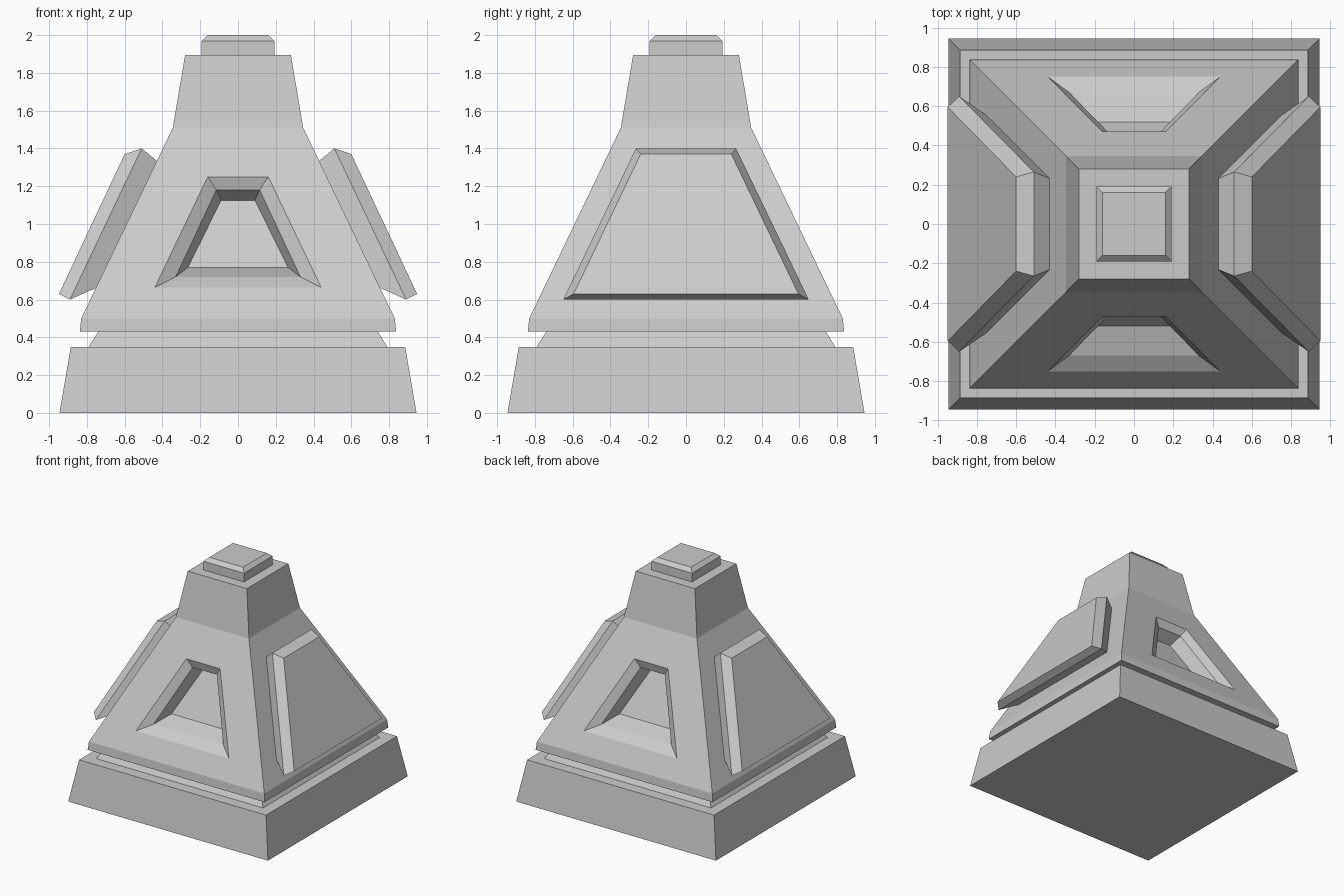
import bpy, bmesh
from mathutils import Matrix

cube = bpy.data.objects.get("Cube")
if cube:
    bpy.data.objects.remove(cube, do_unlink=True)

grey = bpy.data.materials.new("stone_grey")
grey.use_nodes = True
colour = (0.6, 0.6, 0.6, 1)
grey.diffuse_color = colour
grey.node_tree.nodes["Principled BSDF"].inputs["Base Color"].default_value = colour


def square(half, z):
    return [(-half, -half, z), (half, -half, z), (half, half, z), (-half, half, z)]


def trapezoid(low, high):
    """Front-facing ring from (half width, depth, height) at its foot and head."""
    (a, d, z), (b, e, h) = low, high
    return [(-a, -d, z), (a, -d, z), (b, -e, h), (-b, -e, h)]


def loft(bm, rings, cap_start=True, cap_end=True, skip=lambda tier, side: False):
    loops = [[bm.verts.new(p) for p in ring] for ring in rings]
    for t, (lo, hi) in enumerate(zip(loops, loops[1:])):
        for s in range(4):
            if not skip(t, s):
                n = (s + 1) % 4
                bm.faces.new((lo[s], lo[n], hi[n], hi[s]))
    if cap_start:
        bm.faces.new(loops[0][::-1])
    if cap_end:
        bm.faces.new(loops[-1])


def finish(name, bm):
    bmesh.ops.remove_doubles(bm, verts=bm.verts, dist=0.0005)
    bmesh.ops.recalc_face_normals(bm, faces=bm.faces)
    mesh = bpy.data.meshes.new(name)
    bm.to_mesh(mesh)
    bm.free()
    mesh.materials.append(grey)
    bpy.context.collection.objects.link(bpy.data.objects.new(name, mesh))


def tower(name, profile):
    bm = bmesh.new()
    loft(bm, [square(*p) for p in profile])
    finish(name, bm)


# Plinth, recessed neck and top cap
tower("base", [(0.945, 0), (0.885, 0.35)])
tower("neck", [(0.79, 0.35), (0.74, 0.43)])
tower("cap", [(0.192, 1.895), (0.192, 1.97), (0.16, 2.0)])

# Pyramid body, with its front and back slopes left open for the niches
FOOT, HEAD = (0.83, 0.50), (0.345, 1.51)
bm = bmesh.new()
loft(bm, [square(*p) for p in [(0.837, 0.43), FOOT, HEAD, (0.28, 1.895)]],
     skip=lambda tier, side: tier == 1 and side in (0, 2))


def slope(z):
    return FOOT[0] + (HEAD[0] - FOOT[0]) * (z - FOOT[1]) / (HEAD[1] - FOOT[1])


# Niche: slope edge, opening, chamfer, sunken floor
niche = [
    trapezoid((FOOT[0], *FOOT), (HEAD[0], *HEAD)),
    trapezoid((0.44, slope(0.665), 0.665), (0.16, slope(1.25), 1.25)),
    trapezoid((0.33, 0.67, 0.72), (0.115, 0.45, 1.18)),
    trapezoid((0.265, 0.52, 0.77), (0.09, 0.35, 1.125)),
]
for sign in (1, -1):
    loft(bm, [[(x * sign, y * sign, z) for x, y, z in r] for r in niche], cap_start=False)
finish("body", bm)

# Raised side panels, flaring out from the slope then bevelled
panel = [
    trapezoid((0.55, 0.745, 0.665), (0.23, 0.425, 1.33)),
    trapezoid((0.65, 0.89, 0.60), (0.265, 0.51, 1.40)),
    trapezoid((0.595, 0.948, 0.63), (0.24, 0.60, 1.37)),
]
for name, angle in (("left_panel", 90), ("right_panel", -90)):
    bm = bmesh.new()
    loft(bm, panel)
    turn = Matrix.Rotation(angle * 3.14159265 / 180, 4, "Z")
    bmesh.ops.transform(bm, matrix=turn, verts=bm.verts)
    finish(name, bm)
